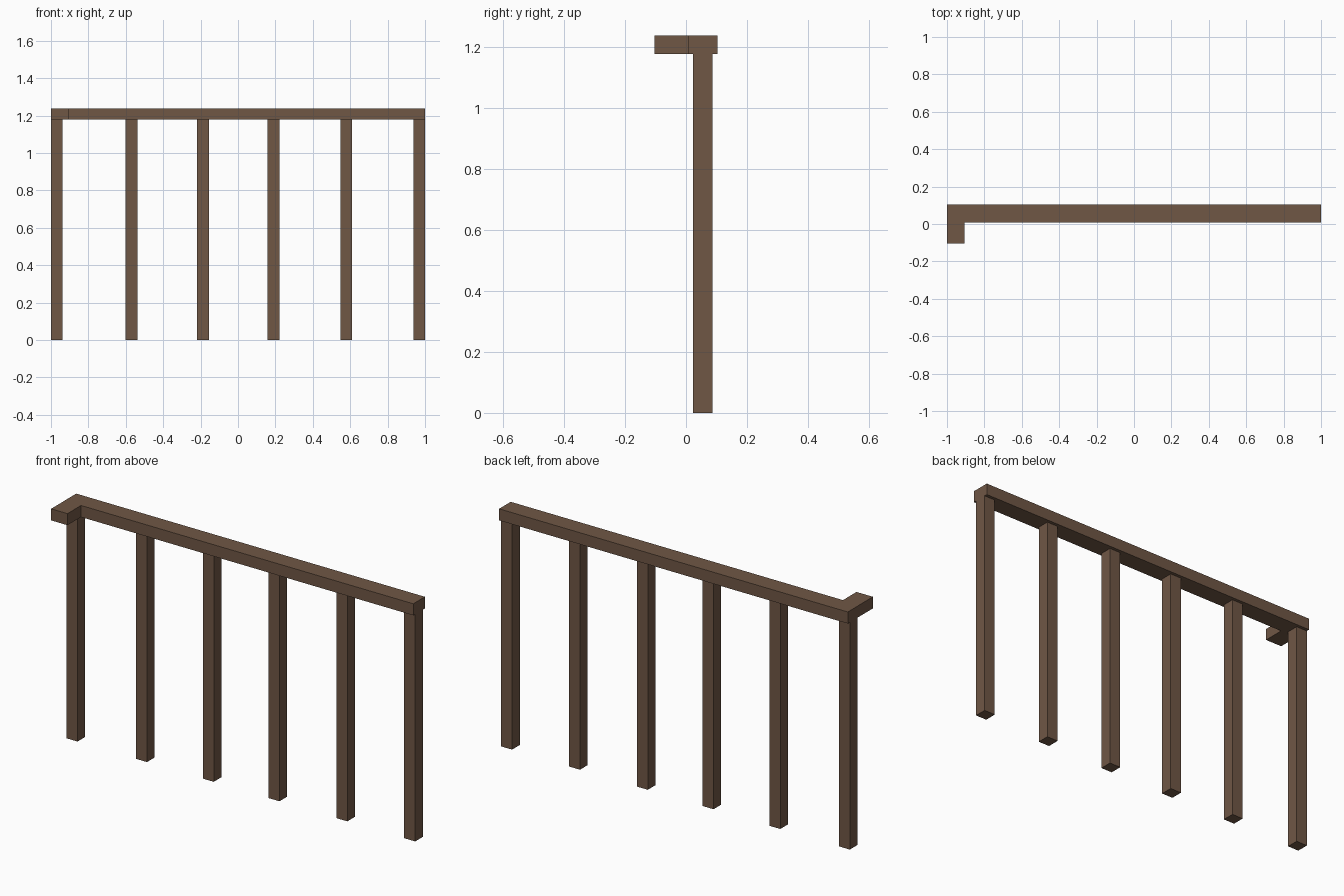
import bpy
import bmesh

if "Cube" in bpy.data.objects:
    bpy.data.objects.remove(bpy.data.objects["Cube"])

wood = bpy.data.materials.new("brown_wood")
wood.diffuse_color = (0.16, 0.095, 0.06, 1)
wood.use_nodes = True
wood.node_tree.nodes["Principled BSDF"].inputs["Base Color"].default_value = wood.diffuse_color

RAIL_BOTTOM, RAIL_TOP = 1.178, 1.238


def prism(name, outline, z0, z1):
    """Extrude a flat outline upward from z0 to z1."""
    bm = bmesh.new()
    base = bm.faces.new([bm.verts.new((x, y, z0)) for x, y in outline])
    out = bmesh.ops.extrude_face_region(bm, geom=[base], use_keep_orig=True)
    for v in out["geom"]:
        if isinstance(v, bmesh.types.BMVert):
            v.co.z = z1
    bmesh.ops.recalc_face_normals(bm, faces=bm.faces)
    mesh = bpy.data.meshes.new(name)
    bm.to_mesh(mesh)
    bm.free()
    mesh.materials.append(wood)
    obj = bpy.data.objects.new(name, mesh)
    bpy.context.collection.objects.link(obj)
    return obj


# L-shaped handrail with a short return at the left end
prism("handrail", [(-1, -0.103), (-0.906, -0.103), (-0.906, 0.008),
                   (1, 0.008), (1, 0.103), (-1, 0.103)], RAIL_BOTTOM, RAIL_TOP)

# Square posts under the rail
H = 0.0315
POST_Y = 0.055
for i, x in enumerate((-0.9685, -0.570, -0.187, 0.190, 0.579, 0.9685)):
    prism(f"post_{i + 1}", [(x - H, POST_Y - H), (x + H, POST_Y - H),
                            (x + H, POST_Y + H), (x - H, POST_Y + H)],
          0, RAIL_BOTTOM)
